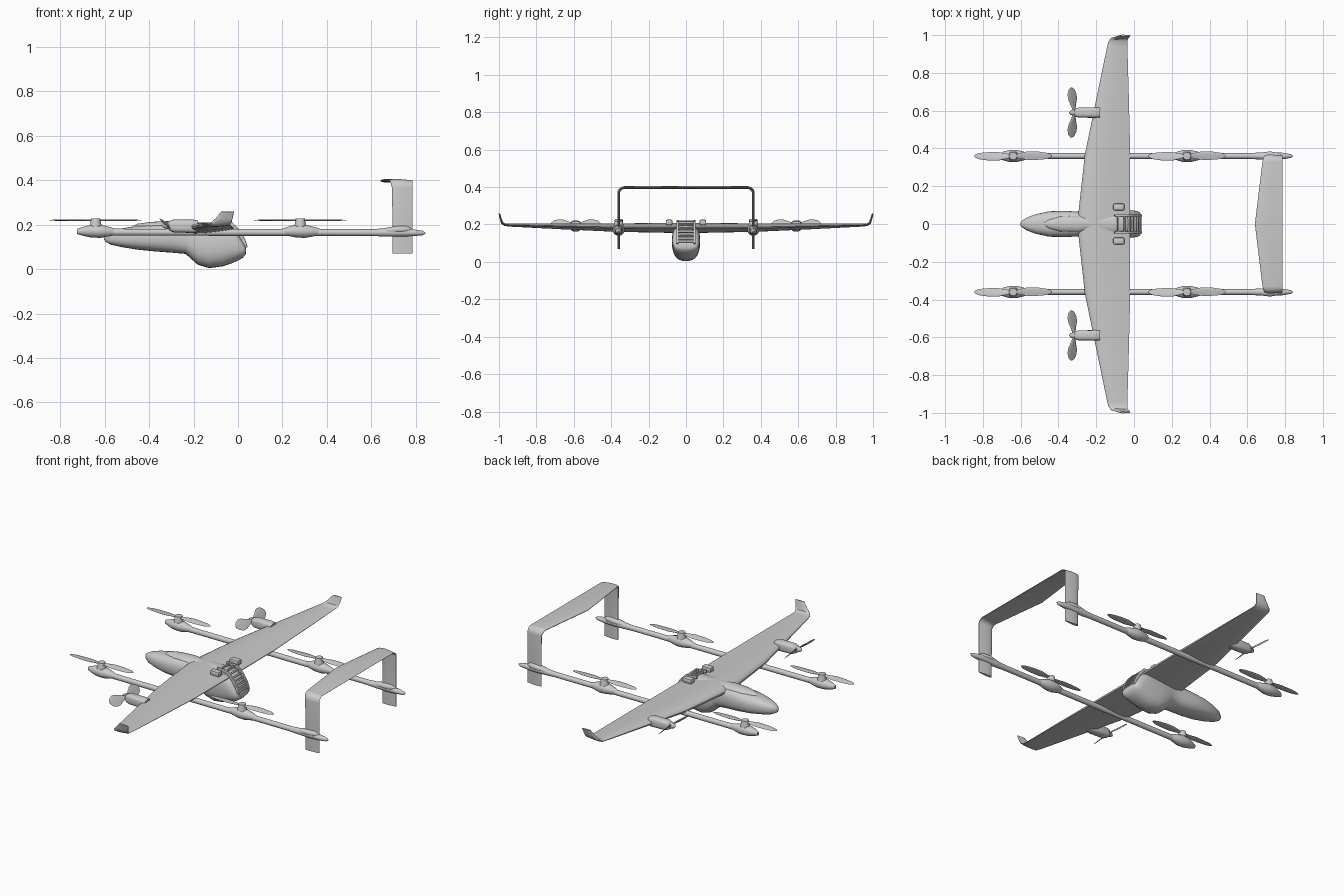
import bpy, bmesh, math
from mathutils import Matrix, Vector

if "Cube" in bpy.data.objects:
    bpy.data.objects.remove(bpy.data.objects["Cube"], do_unlink=True)

grey = bpy.data.materials.new("light_grey")
grey.use_nodes = True
grey.diffuse_color = (0.6, 0.6, 0.6, 1)
grey.node_tree.nodes["Principled BSDF"].inputs["Base Color"].default_value = (0.6, 0.6, 0.6, 1)


def finish(name, bm, matrix=None, angle=40):
    if matrix:
        bm.transform(matrix)
    bmesh.ops.recalc_face_normals(bm, faces=bm.faces)
    mesh = bpy.data.meshes.new(name)
    bm.to_mesh(mesh)
    bm.free()
    obj = bpy.data.objects.new(name, mesh)
    bpy.context.collection.objects.link(obj)
    mesh.materials.append(grey)
    bpy.ops.object.select_all(action='DESELECT')
    obj.select_set(True)
    bpy.context.view_layer.objects.active = obj
    bpy.ops.object.shade_smooth_by_angle(angle=math.radians(angle))
    return obj


def loft(name, rings, matrix=None):
    bm = bmesh.new()
    loops = [[bm.verts.new(p) for p in ring] for ring in rings]
    n = len(loops[0])
    for a, b in zip(loops, loops[1:]):
        for i in range(n):
            bm.faces.new((a[i], a[(i + 1) % n], b[(i + 1) % n], b[i]))
    bm.faces.new(loops[0])
    bm.faces.new(loops[-1])
    return finish(name, bm, matrix)


def body(name, stations, y=0, power=1.0, n=28):
    """Stations are (x, half width, top z, bottom z)."""
    def bend(v):
        return math.copysign(abs(v) ** power, v)
    rings = []
    for x, w, top, low in stations:
        mid, half = (top + low) / 2, (top - low) / 2
        angles = [math.tau * i / n for i in range(n)]
        rings.append([(x, y + w * bend(math.cos(a)), mid + half * bend(math.sin(a))) for a in angles])
    return loft(name, rings)


def foil(name, stations, matrix=None, n=12):
    """Stations are (leading x, trailing x, y, z, thickness, cant in degrees)."""
    rings = []
    for x0, x1, y, z, thick, cant in stations:
        c = math.radians(cant)
        ring = []
        for i in range(2 * n):
            a = math.pi * i / n
            t = (1 + math.cos(a)) / 2
            h = thick * (1.48 * math.sqrt(t) - 0.63 * t - 1.76 * t**2 + 1.42 * t**3 - 0.48 * t**4)
            h = math.copysign(h + thick * 0.04, n - i)
            ring.append((x0 + (x1 - x0) * t, y - h * math.sin(c), z + h * math.cos(c)))
        rings.append(ring)
    return loft(name, rings, matrix)


def block(name, centre, size, bevel=0.004, tilt=0):
    bm = bmesh.new()
    bmesh.ops.create_cube(bm, size=1, matrix=Matrix.Diagonal((*size, 1)))
    bmesh.ops.bevel(bm, geom=bm.edges[:], offset=bevel, segments=2, affect='EDGES', profile=0.5)
    return finish(name, bm, Matrix.Translation(centre) @ Matrix.Rotation(tilt, 4, 'Y'))


def mirrored(half):
    """Complete a span of foil stations across the middle."""
    other = [(a, b, -y, z, t, -c) for a, b, y, z, t, c in half if y]
    return other[::-1] + half


# Fuselage with belly pod
body("fuselage", [
    (-.602, .006, .148, .132), (-.595, .016, .156, .122), (-.57, .033, .17, .109),
    (-.52, .052, .183, .098), (-.45, .067, .195, .087), (-.37, .07, .203, .079),
    (-.29, .065, .207, .073), (-.235, .063, .21, .068), (-.21, .067, .21, .045),
    (-.18, .072, .21, .019), (-.13, .075, .21, .004), (-.07, .075, .21, .012),
    (-.03, .074, .2, .025), (0, .071, .165, .038), (.022, .067, .13, .051),
    (.034, .058, .105, .065), (.037, .045, .093, .073)], power=.8)
body("upper_fairing", [(-.48, .004, .19, .18), (-.45, .025, .204, .17), (-.39, .04, .212, .17),
                       (-.3, .044, .216, .17), (-.22, .03, .21, .17)])

# Wing with upturned tips
foil("wing", mirrored([
    (-.3, -.02, 0, .182, .052, 0), (-.29, -.02, .1, .182, .05, 0),
    (-.26, -.02, .37, .183, .042, 0), (-.2, -.027, .66, .19, .03, 0),
    (-.142, -.035, .94, .197, .016, 0), (-.135, -.035, .968, .199, .014, 20),
    (-.122, -.03, .983, .208, .012, 55), (-.1, -.024, .99, .228, .01, 75),
    (-.075, -.018, .998, .258, .008, 78)]))

# Rear vent: side rails, rungs and roof intakes
path = [Vector(p) for p in ((-.1, 0, .215), (-.035, 0, .207), (0, 0, .17), (.023, 0, .132), (.034, 0, .1))]
for a, b in zip(path, path[1:]):
    d = b - a
    tilt = math.atan2(-d.z, d.x)
    for side in (-1, 1):
        block("vent_rail", (a + b) / 2 + Vector((0, side * .045, 0)), (d.length + .008, .012, .018), tilt=tilt)
    for k in (.25, .75):
        block("vent_rung", a + d * k, (.009, .085, .016), .002, tilt)
for side in (-1, 1):
    block("roof_intake", (-.08, side * .09, .211), (.06, .036, .03), .008)

# U-shaped tail, swept towards the middle
corner = [(.692 - .002 * k, .785, .33 + .03 * math.cos(math.radians(15 * k)),
           .367 + .03 * math.sin(math.radians(15 * k)), .014, 90 - 15 * k + 180) for k in range(7)]
tail = [(.695, .785, .36, .07, .014, 270), (.695, .785, .36, .2, .014, 270)] + corner
tail += [(.64, .785, 0, .397, .016, 180)]
tail = [(a, b, y, z, t, c - 180) for a, b, y, z, t, c in tail]
tail = [(a, b, y, z, t, -c) for a, b, y, z, t, c in tail][::-1]
foil("tail", mirrored(tail))

# Blade outlines, running outward along +y
lift_blade = [(-.008, .008, .01, 0, .008, 0), (-.016, .014, .04, 0, .007, 0), (-.025, .021, .08, 0, .006, 0),
              (-.024, .02, .13, 0, .005, 0), (-.017, .016, .18, 0, .004, 0), (-.009, .008, .2, 0, .003, 0),
              (-.002, .002, .207, 0, .002, 0)]
cruise_blade = [(-.008, .008, .01, 0, .008, 0), (-.02, .015, .035, 0, .007, 0), (-.036, .028, .07, 0, .005, 0),
                (-.039, .03, .095, 0, .005, 0), (-.028, .018, .122, 0, .004, 0), (-.01, .002, .134, 0, .003, 0)]

for side, label in ((1, "left"), (-1, "right")):
    y = .36 * side
    # Boom with tail fairing
    body(label + "_boom", [(-.725, .003, .176, .168), (-.715, .012, .184, .161), (-.68, .016, .184, .15),
                           (-.5, .015, .181, .15), (.6, .015, .179, .149), (.66, .018, .183, .146),
                           (.72, .02, .186, .145), (.79, .017, .178, .148),
                           (.83, .01, .172, .152), (.842, .003, .165, .159)], y)
    body(label + "_fin_fairing", [(.62, .004, .178, .165), (.67, .018, .186, .16), (.72, .024, .195, .16),
                                  (.76, .018, .195, .16), (.785, .004, .18, .165)], y, n=16)
    # Lift motors and two-bladed propellers
    for x, end in ((-.64, "front"), (.28, "rear")):
        body(f"{label}_{end}_motor_pod", [(x - .085, .008, .18, .158), (x - .055, .022, .19, .149),
                                          (x - .02, .032, .2, .142), (x + .02, .032, .2, .14),
                                          (x + .06, .022, .19, .147), (x + .1, .008, .178, .155)], y)
        bm = bmesh.new()
        bmesh.ops.create_cone(bm, cap_ends=True, segments=24, radius1=.027, radius2=.02, depth=.036)
        finish(f"{label}_{end}_lift_hub", bm, Matrix.Translation((x, y, .21)))
        for turn in (90, -90):
            m = (Matrix.Translation((x, y, .219)) @ Matrix.Rotation(math.radians(turn), 4, 'Z')
                 @ Matrix.Rotation(math.radians(6), 4, 'Y'))
            foil(f"{label}_{end}_lift_blade", lift_blade, m, 8)

    # Cruise motor and propeller ahead of the wing
    y = .59 * side
    body(label + "_nacelle", [(-.318, .012, .205, .185), (-.31, .022, .216, .174), (-.29, .027, .222, .165),
                              (-.2, .028, .222, .162), (-.18, .026, .217, .167)], y, power=.65)
    body(label + "_spinner", [(-.345, .002, .199, .195), (-.335, .012, .209, .185),
                              (-.315, .018, .215, .179)], y, n=16)
    for turn in (0, 180):
        flip = Matrix.Scale(-1, 4, (0, 1, 0)) if turn else Matrix.Identity(4)
        m = (Matrix.Translation((-.315, y, .2)) @ flip @ Matrix.Rotation(math.radians(6), 4, 'Z')
             @ Matrix.Rotation(math.radians(45), 4, 'Y'))
        foil(label + "_cruise_blade", cruise_blade, m, 8)
